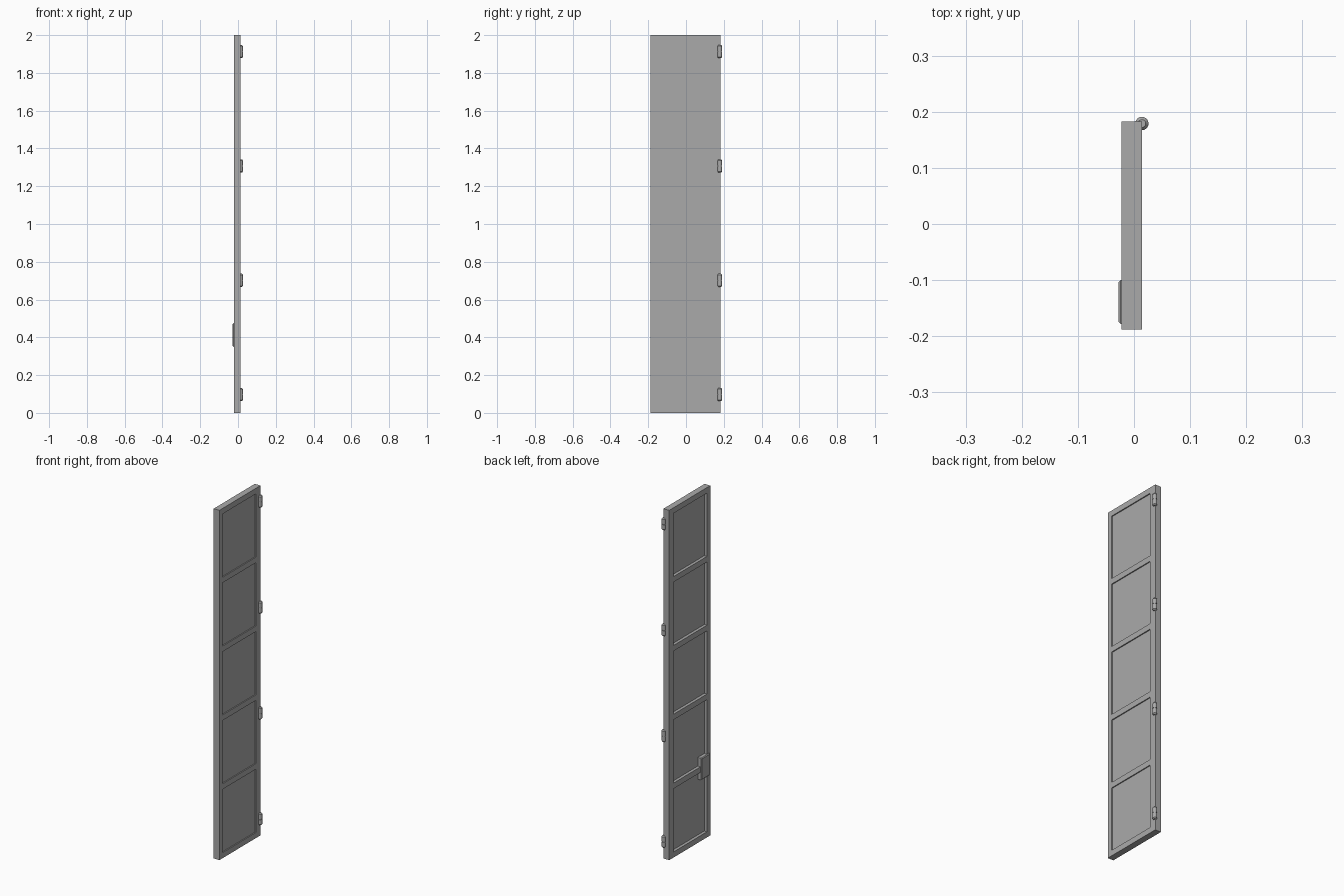
import bpy
import bmesh
import math
from mathutils import Vector

cube = bpy.data.objects.get("Cube")
if cube:
    bpy.data.objects.remove(cube, do_unlink=True)

grey = bpy.data.materials.new("plain grey")
grey.use_nodes = True
colour = (0.4, 0.4, 0.4, 1)
grey.diffuse_color = colour
grey.node_tree.nodes["Principled BSDF"].inputs["Base Color"].default_value = colour

# Main dimensions
BACK, FRONT = -0.022, 0.014
Y0, Y1 = -0.188, 0.183
OPEN_Y0, OPEN_Y1 = -0.158, 0.143
ROWS, RAIL, HEIGHT = 5, 0.032, 2.0
CELL = (HEIGHT - RAIL * (ROWS + 1)) / ROWS


def finish(name, bm):
    bmesh.ops.recalc_face_normals(bm, faces=bm.faces)
    mesh = bpy.data.meshes.new(name)
    bm.to_mesh(mesh)
    bm.free()
    mesh.materials.append(grey)
    obj = bpy.data.objects.new(name, mesh)
    bpy.context.collection.objects.link(obj)
    return obj


def box(name, low, high):
    bm = bmesh.new()
    bmesh.ops.create_cube(bm, size=1)
    low, high = Vector(low), Vector(high)
    for v in bm.verts:
        v.co = (low + high) / 2 + v.co * (high - low)
    return finish(name, bm)


# Frame: a ladder of stiles and rails, thickened as one piece
bm = bmesh.new()
ys = [Y0, OPEN_Y0, OPEN_Y1, Y1]
zs = [0]
for i in range(ROWS):
    zs += [zs[-1] + RAIL, zs[-1] + RAIL + CELL]
zs.append(HEIGHT)
grid = [[bm.verts.new((BACK, y, z)) for y in ys] for z in zs]
for r in range(len(zs) - 1):
    for c in range(3):
        if c == 1 and r % 2 == 1:
            continue
        bm.faces.new((grid[r][c], grid[r][c + 1], grid[r + 1][c + 1], grid[r + 1][c]))
result = bmesh.ops.extrude_face_region(bm, geom=bm.faces[:], use_keep_orig=True)
moved = [g for g in result["geom"] if isinstance(g, bmesh.types.BMVert)]
bmesh.ops.translate(bm, verts=moved, vec=(FRONT - BACK, 0, 0))
finish("door_frame", bm)

# Recessed panels, deeper on the lock side
for i in range(ROWS):
    z = zs[2 * i + 1]
    box(f"panel_{i + 1}", (-0.005, OPEN_Y0, z), (0.008, OPEN_Y1, z + CELL))

# Lock case with chamfered outer edges
lock = box("lock_case", (-0.028, -0.178, 0.35), (-0.005, -0.1, 0.475))
bm = bmesh.new()
bm.from_mesh(lock.data)
outer = [e for e in bm.edges if all(v.co.x < -0.02 for v in e.verts)]
bmesh.ops.bevel(bm, geom=outer, offset=0.004, segments=1, affect='EDGES')
bm.to_mesh(lock.data)
bm.free()

# Hinge barrels: two knuckles with a narrow groove and tapered ends
half = [(0.0, 0.010), (0.0015, 0.010), (0.0015, 0.012), (0.029, 0.012), (0.035, 0.007)]
profile = [(-h, r) for h, r in reversed(half)] + half[1:]
SIDES = 16
for i, z in enumerate((0.097, 0.702, 1.307, 1.913)):
    bm = bmesh.new()
    rings = []
    for h, r in profile:
        angles = [math.tau * k / SIDES for k in range(SIDES)]
        rings.append([bm.verts.new((r * math.cos(a), r * math.sin(a), h)) for a in angles])
    for a, b in zip(rings, rings[1:]):
        for k in range(SIDES):
            n = (k + 1) % SIDES
            bm.faces.new((a[k], a[n], b[n], b[k]))
    bm.faces.new(rings[0])
    bm.faces.new(rings[-1])
    hinge = finish(f"hinge_{i + 1}", bm)
    hinge.location = (0.014, 0.179, z)
    bpy.ops.object.select_all(action='DESELECT')
    hinge.select_set(True)
    bpy.context.view_layer.objects.active = hinge
    bpy.ops.object.shade_smooth_by_angle(angle=math.radians(30))
